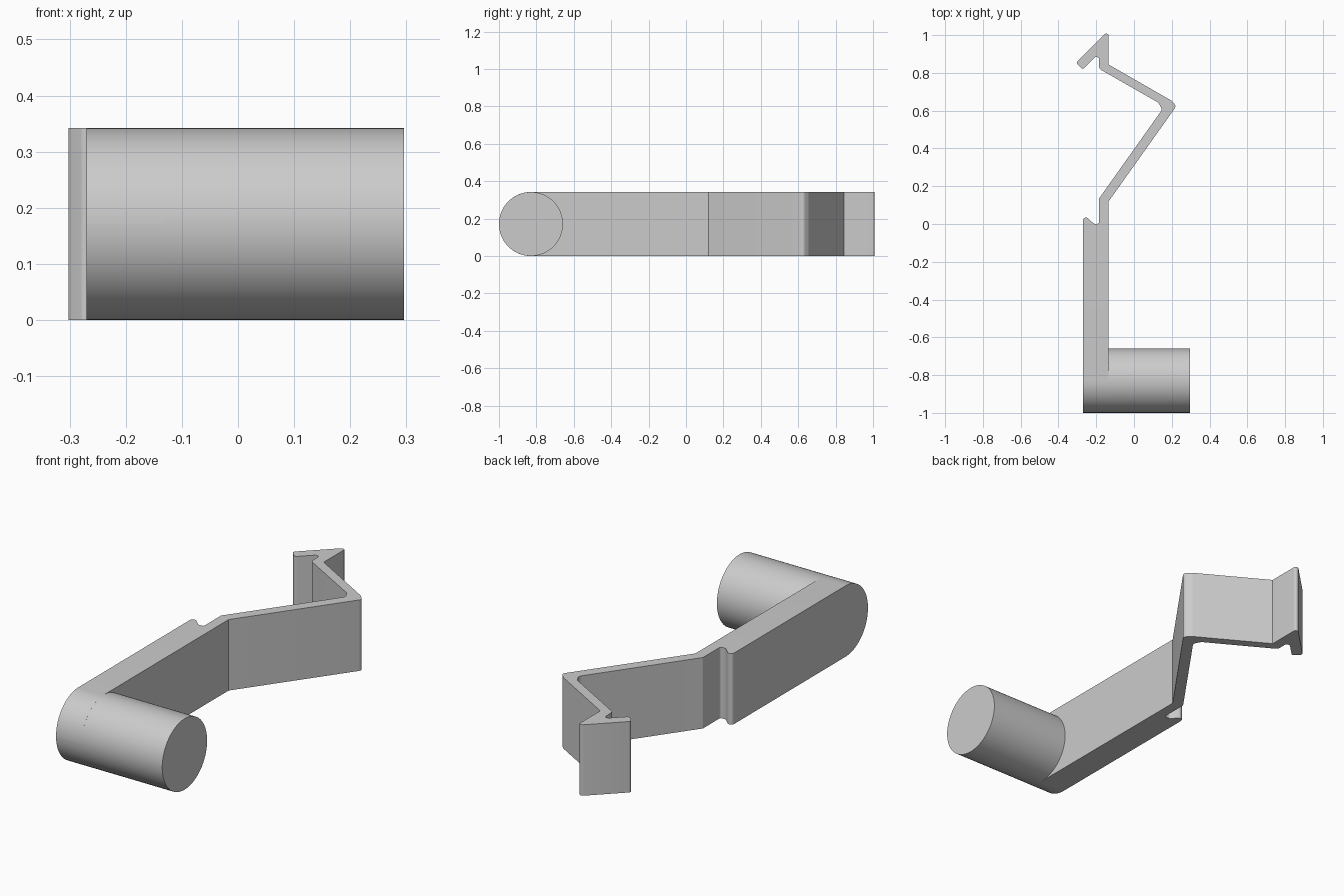
import bpy, bmesh, math
from mathutils import Vector

old = bpy.data.objects.get("Cube")
if old:
    bpy.data.objects.remove(old, do_unlink=True)

HEIGHT = 0.342
R = HEIGHT / 2

grey = bpy.data.materials.new("light_grey")
grey.use_nodes = True
grey.diffuse_color = (0.6, 0.6, 0.6, 1)
grey.node_tree.nodes["Principled BSDF"].inputs["Base Color"].default_value = (0.6, 0.6, 0.6, 1)


def finish(bm, name):
    bmesh.ops.recalc_face_normals(bm, faces=bm.faces)
    mesh = bpy.data.meshes.new(name)
    bm.to_mesh(mesh)
    bm.free()
    mesh.materials.append(grey)
    obj = bpy.data.objects.new(name, mesh)
    bpy.context.collection.objects.link(obj)
    bpy.ops.object.select_all(action='DESELECT')
    obj.select_set(True)
    bpy.context.view_layer.objects.active = obj
    bpy.ops.object.shade_smooth_by_angle(angle=math.radians(30))
    return obj


def rounded(corners, steps=6):
    """Outline with each (x, y, radius) corner replaced by an arc."""
    points = []
    for i, (x, y, r) in enumerate(corners):
        p = Vector((x, y))
        if r == 0:
            points.append(p)
            continue
        a = (Vector(corners[i - 1][:2]) - p).normalized()
        b = (Vector(corners[(i + 1) % len(corners)][:2]) - p).normalized()
        half = a.angle(b) / 2
        centre = p + (a + b).normalized() * (r / math.sin(half))
        start = p + a * (r / math.tan(half)) - centre
        end = p + b * (r / math.tan(half)) - centre
        sweep = start.angle_signed(end)
        for k in range(steps + 1):
            t = -sweep * k / steps
            c, s = math.cos(t), math.sin(t)
            points.append(centre + Vector((start.x * c - start.y * s, start.x * s + start.y * c)))
    return points


# Bent clip arm: plan outline extruded upwards
outline = [
    (-0.27, -1, 0), (-0.27, 0.055, 0.016), (-0.212, 0.001, 0.012), (-0.185, 0.001, 0.01),
    (-0.185, 0.135, 0.01), (0.15, 0.607, 0.025), (0.128, 0.643, 0.02),
    (-0.185, 0.822, 0.025), (-0.185, 0.884, 0.012), (-0.205, 0.884, 0.008),
    (-0.272, 0.818, 0.012), (-0.308, 0.854, 0.014), (-0.148, 1.012, 0.014),
    (-0.134, 1.002, 0.008), (-0.134, 0.844, 0), (0.195, 0.655, 0.01),
    (0.225, 0.625, 0.02), (-0.134, 0.12, 0), (-0.134, -1, 0),
]
bm = bmesh.new()
base = bm.faces.new([bm.verts.new((p.x, p.y, 0)) for p in rounded(outline)])
ext = bmesh.ops.extrude_face_region(bm, geom=[base])
top = [v for v in ext["geom"] if isinstance(v, bmesh.types.BMVert)]
bmesh.ops.translate(bm, verts=top, vec=(0, 0, HEIGHT))
# Round the front end to match the peg
ends = [e for e in bm.edges
        if all(v.co.y < -0.99 for v in e.verts) and e.verts[0].co.z == e.verts[1].co.z]
bmesh.ops.bevel(bm, geom=ends, offset=R - 0.0005, segments=16, profile=0.5, affect='EDGES')
finish(bm, "clip_arm")

# Round peg standing out sideways from the arm, open where it meets it
X0, X1 = -0.134, 0.296
bm = bmesh.new()
ring = []
for k in range(64):
    a = math.tau * k / 64
    ring.append(bm.verts.new((X1, R - 1 + R * math.cos(a), R + R * math.sin(a))))
cap = bm.faces.new(ring)
ext = bmesh.ops.extrude_face_region(bm, geom=[cap])
inner = [v for v in ext["geom"] if isinstance(v, bmesh.types.BMVert)]
bmesh.ops.translate(bm, verts=inner, vec=(X0 - X1, 0, 0))
peg = finish(bm, "round_peg")
